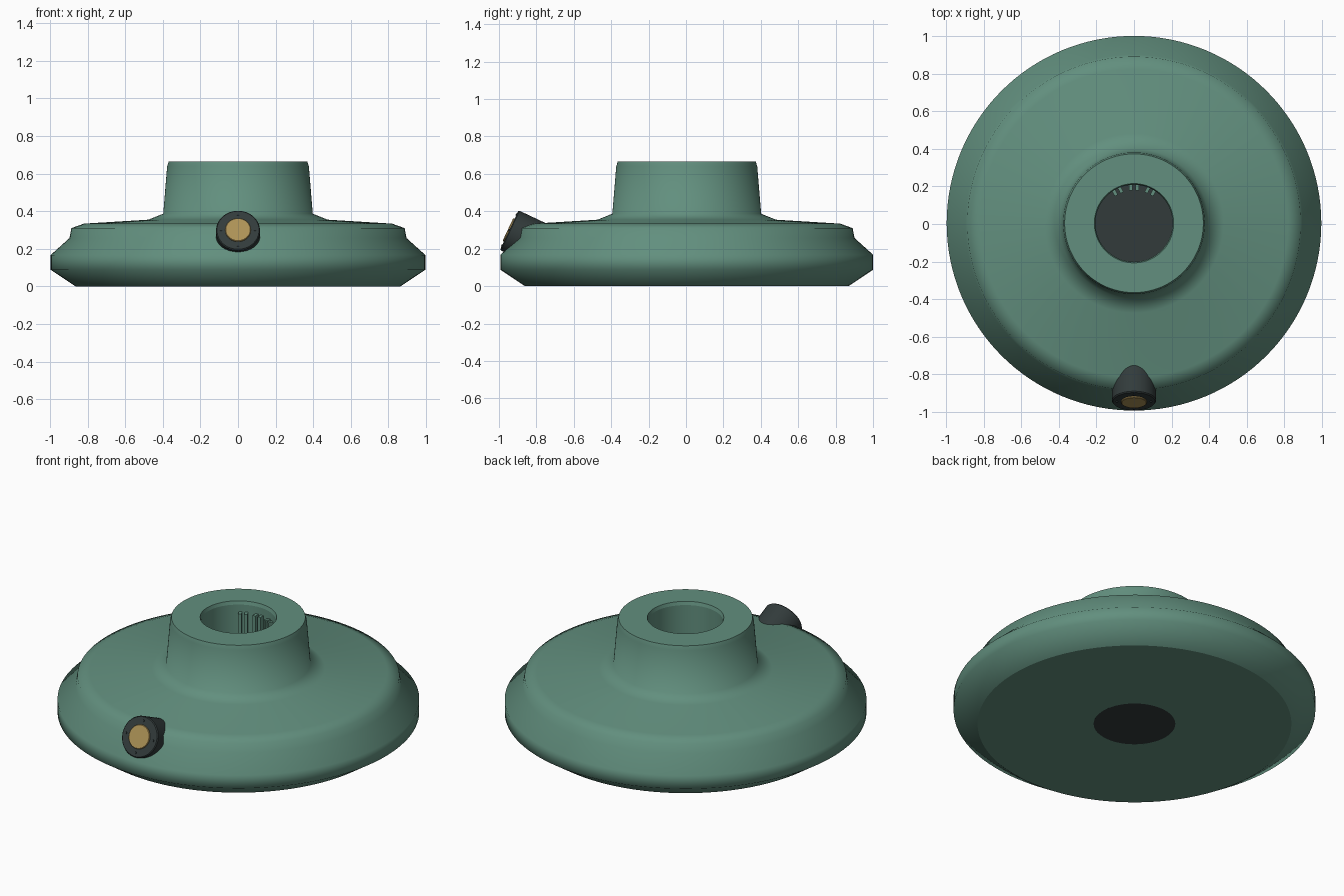
import bpy, bmesh, math
from mathutils import Matrix, Vector

if "Cube" in bpy.data.objects:
    bpy.data.objects.remove(bpy.data.objects["Cube"])

CY = 0.004  # body centre in y


def material(name, rgb):
    m = bpy.data.materials.new(name)
    m.diffuse_color = (*rgb, 1)
    m.use_nodes = True
    m.node_tree.nodes["Principled BSDF"].inputs["Base Color"].default_value = m.diffuse_color
    return m


green = material("sage_green", (0.122, 0.275, 0.209))
dark = material("charcoal", (0.032, 0.044, 0.044))
gold = material("brass", (0.42, 0.29, 0.095))


def lathe(name, profile, sharp, mat, matrix, n=96):
    """Revolve (radius, height) points about z; 'sharp' lists hard ring indices."""
    bm = bmesh.new()
    rings = []
    for r, z in profile:
        rings.append([bm.verts.new((r * math.cos(2 * math.pi * i / n),
                                    r * math.sin(2 * math.pi * i / n), z)) for i in range(n)]
                     if r > 0 else [bm.verts.new((0, 0, z))] * n)
    for a, b in zip(rings, rings[1:]):
        for i in range(n):
            j = (i + 1) % n
            quad = list(dict.fromkeys((a[i], a[j], b[j], b[i])))
            bm.faces.new(quad).smooth = True
    for k in sharp:
        for i in range(n):
            e = bm.edges.get((rings[k][i], rings[k][(i + 1) % n]))
            if e:
                e.smooth = False
    bmesh.ops.recalc_face_normals(bm, faces=bm.faces)
    me = bpy.data.meshes.new(name)
    bm.to_mesh(me)
    bm.free()
    me.materials.append(mat)
    ob = bpy.data.objects.new(name, me)
    ob.matrix_world = matrix
    bpy.context.collection.objects.link(ob)
    return ob


centre = Matrix.Translation((0, CY, 0))

# Body: flared base, stepped shoulder, tapered neck and bore
body = [(0.225, 0), (0.865, 0), (0.997, 0.088), (0.997, 0.167), (0.897, 0.257),
        (0.887, 0.31), (0.82, 0.334), (0.477, 0.355), (0.398, 0.387),
        (0.377, 0.64), (0.369, 0.665), (0.211, 0.665), (0.205, 0.645),
        (0.205, 0.02), (0.225, 0.02), (0.225, 0)]
lathe("body", body, (0, 1, 10, 11, 12, 13, 14, 15), green, centre, 128)

# Plate closing the bore underneath
lathe("bottom_plate", [(0, 0), (0.225, 0), (0.225, 0.022), (0, 0.022)],
      (1, 2), dark, centre)

# Ribs on the back wall of the bore
for k in (-1, 0, 1):
    a = math.radians(90 + 27 * k)
    for side in (-1, 1):
        bm = bmesh.new()
        bmesh.ops.create_cube(bm, size=1, matrix=Matrix.Diagonal((0.036, 0.018, 0.58, 1)))
        me = bpy.data.meshes.new("bore_rib")
        bm.to_mesh(me)
        bm.free()
        me.materials.append(green)
        ob = bpy.data.objects.new("bore_rib", me)
        ob.matrix_world = (centre @ Matrix.Rotation(a, 4, 'Z')
                           @ Matrix.Translation((0.192, side * 0.017, 0.312)))
        bpy.context.collection.objects.link(ob)

# Angled button: local z points forward and up
axis = Vector((0, -0.905, 0.425))
tilt = Matrix.Translation((0, -0.945, 0.299)) @ axis.to_track_quat('Z', 'Y').to_matrix().to_4x4()
lathe("button_housing", [(0, -0.25), (0.117, -0.25), (0.117, -0.006), (0.112, 0), (0, 0)],
      (1, 2, 3), dark, tilt, 48)
lathe("button_cap", [(0.068, -0.01), (0.068, 0.005), (0.065, 0.008), (0, 0.008)],
      (1, 2), gold, tilt, 48)

# Tiny screws around the button
for k in range(4):
    a = k * math.pi / 2
    place = tilt @ Matrix.Translation((0.091 * math.cos(a), 0.091 * math.sin(a), 0))
    lathe("button_screw", [(0.006, -0.005), (0.006, 0.004), (0, 0.004)], (1,), dark, place, 10)
